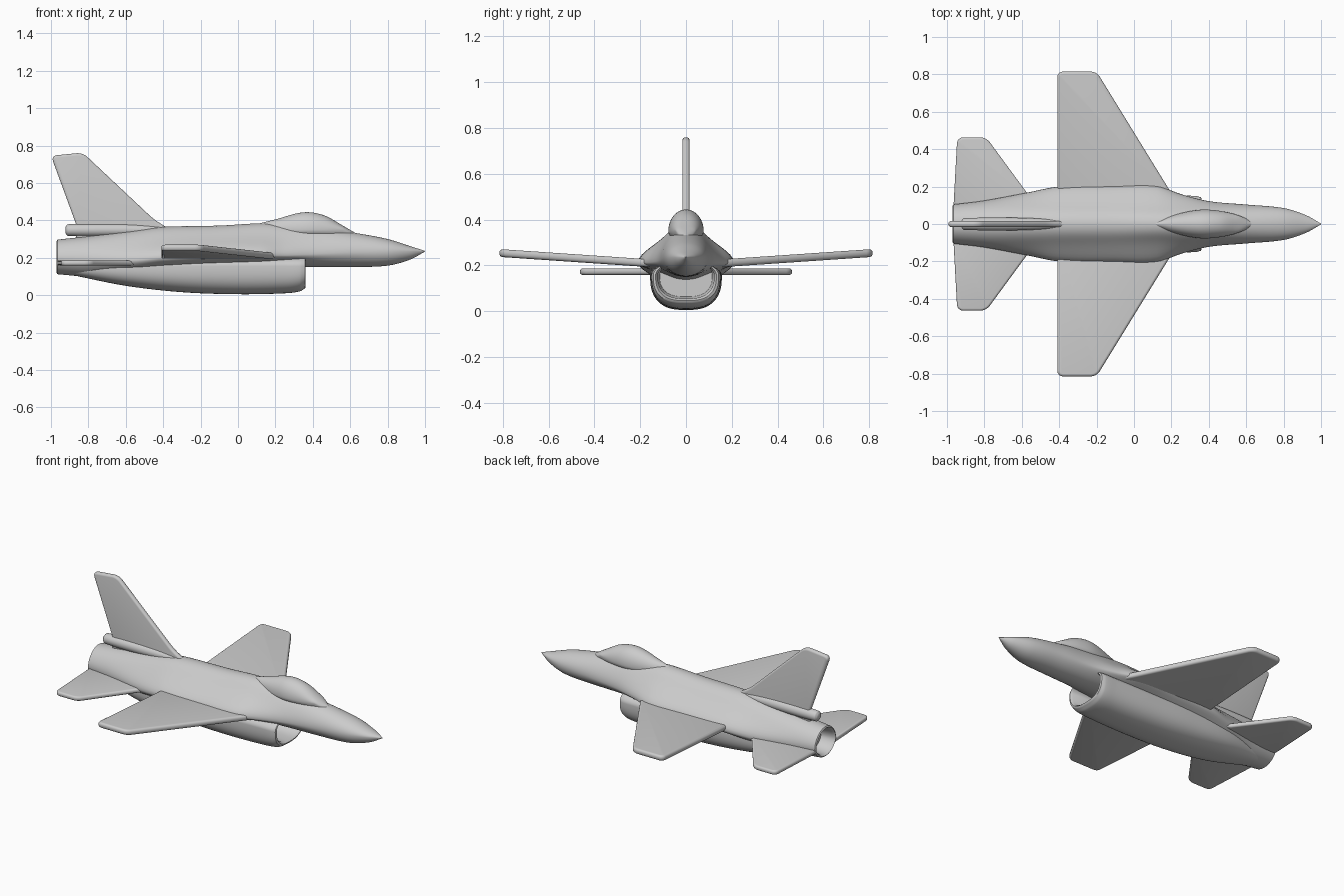
import bpy
import bmesh
from math import sin, cos, pi
from mathutils import Vector

if "Cube" in bpy.data.objects:
    bpy.data.objects.remove(bpy.data.objects["Cube"])

grey = bpy.data.materials.new("light grey")
grey.use_nodes = True
colour = (0.6, 0.6, 0.6, 1)
grey.diffuse_color = colour
grey.node_tree.nodes["Principled BSDF"].inputs["Base Color"].default_value = colour

SIDES = 64


def finish(name, bm):
    """Turn a bmesh into a smooth shaded grey object."""
    bmesh.ops.recalc_face_normals(bm, faces=bm.faces)
    mesh = bpy.data.meshes.new(name)
    bm.to_mesh(mesh)
    bm.free()
    mesh.materials.append(grey)
    ob = bpy.data.objects.new(name, mesh)
    bpy.context.collection.objects.link(ob)
    bpy.ops.object.select_all(action="DESELECT")
    ob.select_set(True)
    bpy.context.view_layer.objects.active = ob
    bpy.ops.object.shade_smooth_by_angle(angle=0.7)
    return ob


def refine(stations, steps=6):
    """Smoothly interpolate station rows, keyed on their first value."""
    rows = [Vector(s) for s in stations]
    last = len(rows) - 1

    def slope(i):
        a, b = rows[max(i - 1, 0)], rows[min(i + 1, last)]
        return (b - a) / (b[0] - a[0])

    out = []
    for i in range(last):
        a, b = rows[i], rows[i + 1]
        span = b[0] - a[0]
        for k in range(steps):
            t = k / steps
            u = 1 - t
            out.append(a * (1 + 2 * t) * u * u + b * (3 - 2 * t) * t * t
                       + slope(i) * span * t * u * u - slope(i + 1) * span * t * t * u)
    return out + [rows[last]]


def loft(name, rings):
    """Skin a list of closed rings and cap both ends."""
    bm = bmesh.new()
    loops = [[bm.verts.new(p) for p in ring] for ring in rings]
    for a, b in zip(loops, loops[1:]):
        for i in range(SIDES):
            j = (i + 1) % SIDES
            bm.faces.new((a[i], a[j], b[j], b[i]))
    for end in (loops[0], loops[-1]):
        bm.faces.new(end)
    return finish(name, bm)


def section(x, half, top, bottom, mid, body=None, power=1.0):
    """Cross-section with an optional flared chine and squarer underside."""
    body = half if body is None else body
    ring = []
    for i in range(SIDES):
        c, s = cos(2 * pi * i / SIDES), sin(2 * pi * i / SIDES)
        sign = 1 if c > 0 else -1
        c = abs(c)
        y = body * c ** power + (half - body) * c ** 8
        z = mid + ((top - mid) * s if s > 0 else -(mid - bottom) * abs(s) ** power)
        ring.append((x, sign * y, z))
    return ring


def inset(ring, x, scale, mid):
    """Copy a ring at another x, shrunk about the centre line."""
    return [(x, y * scale, mid + (z - mid) * scale) for _, y, z in ring]


def plate(name, outline, rounded, place, thick, mirrored=False):
    """Flat surface with rounded plan corners and soft edges."""
    bm = bmesh.new()
    verts = [bm.verts.new((a, b, 0)) for a, b in outline]
    bm.faces.new(verts)
    bmesh.ops.bevel(bm, geom=[verts[i] for i in rounded], offset=0.03,
                    segments=4, profile=0.5, affect="VERTICES")
    base = bm.faces[:]
    new = bmesh.ops.extrude_face_region(bm, geom=base)["geom"]
    lifted = {v for v in new if isinstance(v, bmesh.types.BMVert)}
    for v in bm.verts:
        v.co.z = thick / 2 if v in lifted else -thick / 2
    bmesh.ops.recalc_face_normals(bm, faces=bm.faces)
    rim = [e for e in bm.edges if e.calc_face_angle(0) > 1.2
           and abs(e.verts[0].co.z - e.verts[1].co.z) < 0.001]
    bmesh.ops.bevel(bm, geom=rim, offset=thick * 0.42, segments=4,
                    profile=0.5, affect="EDGES")
    for v in bm.verts:
        v.co = place(*v.co)
    ob = finish(name, bm)
    if mirrored:
        ob.modifiers.new("mirror", "MIRROR").use_axis = (False, True, False)
    return ob


# Fuselage: x, chine half width, body half width, top, bottom, chine height
hull = refine([
    (-0.965, 0.105, 0.1, 0.297, 0.112, 0.195),
    (-0.8, 0.125, 0.115, 0.315, 0.098, 0.19),
    (-0.57, 0.168, 0.125, 0.345, 0.09, 0.185),
    (-0.4, 0.2, 0.125, 0.365, 0.1, 0.2),
    (-0.1, 0.205, 0.122, 0.372, 0.12, 0.212),
    (0.12, 0.205, 0.115, 0.384, 0.14, 0.213),
    (0.25, 0.16, 0.112, 0.378, 0.15, 0.213),
    (0.4, 0.122, 0.106, 0.365, 0.15, 0.22),
    (0.6, 0.104, 0.1, 0.337, 0.15, 0.23),
    (0.8, 0.085, 0.085, 0.3, 0.158, 0.232),
    (0.92, 0.047, 0.047, 0.262, 0.19, 0.235),
    (1.0, 0.002, 0.002, 0.237, 0.233, 0.235),
])
rings = [section(x, w, t, b, m, r) for x, w, r, t, b, m in hull]
tail = rings[0]
nozzle = [inset(tail, -0.88, 0.74, 0.2), inset(tail, -0.955, 0.82, 0.2),
          inset(tail, -0.97, 0.92, 0.2)]
loft("fuselage", nozzle + rings)

# Belly with the open air intake: x, half width, bottom
belly = refine([
    (-0.88, 0.07, 0.106),
    (-0.6, 0.135, 0.05),
    (-0.3, 0.155, 0.016),
    (0.0, 0.155, 0.005),
    (0.25, 0.151, 0.01),
    (0.33, 0.15, 0.02),
    (0.358, 0.143, 0.036),
])
rings = [section(x, w, 0.215, b, 0.155, power=0.75) for x, w, b in belly]
lip = rings[-1]
duct = [inset(lip, 0.362, 0.93, 0.17), inset(lip, 0.35, 0.86, 0.17),
        inset(lip, 0.1, 0.8, 0.17)]
loft("air_intake_belly", rings + duct)

# Canopy: x, half width, top
bubble = refine([
    (0.1, 0.01, 0.38),
    (0.2, 0.045, 0.405),
    (0.35, 0.076, 0.443),
    (0.46, 0.07, 0.427),
    (0.56, 0.046, 0.372),
    (0.64, 0.01, 0.325),
])
loft("canopy", [section(x, w, t, min(0.3, t - 0.04), min(0.35, t - 0.02))
                for x, w, t in bubble])

# Rounded fairing under the fin: x, radius, height
tube = refine([
    (-0.922, 0.018, 0.348),
    (-0.91, 0.031, 0.348),
    (-0.6, 0.033, 0.348),
    (-0.36, 0.02, 0.345),
])
loft("fin_fairing", [section(x, r, z + r, z - r, z) for x, r, z in tube])

# Wings, rising slightly to the tips
plate("wings",
      [(0.24, 0.1), (0.175, 0.205), (-0.2, 0.815), (-0.41, 0.815), (-0.41, 0.1)],
      [2, 3],
      lambda a, b, c: Vector((a, b, 0.212 + (b - 0.2) * 0.068 + c)),
      0.034, mirrored=True)

# Tailplanes
plate("tailplanes",
      [(-0.45, 0.095), (-0.575, 0.17), (-0.79, 0.463), (-0.945, 0.463), (-0.965, 0.095)],
      [2, 3],
      lambda a, b, c: Vector((a, b, 0.172 + c)),
      0.028, mirrored=True)

# Upright fin
plate("fin",
      [(-0.36, 0.35), (-0.45, 0.405), (-0.83, 0.762), (-1.0, 0.745), (-0.866, 0.38),
       (-0.866, 0.3), (-0.36, 0.3)],
      [1, 2, 3],
      lambda a, b, c: Vector((a, c, b)),
      0.032)
